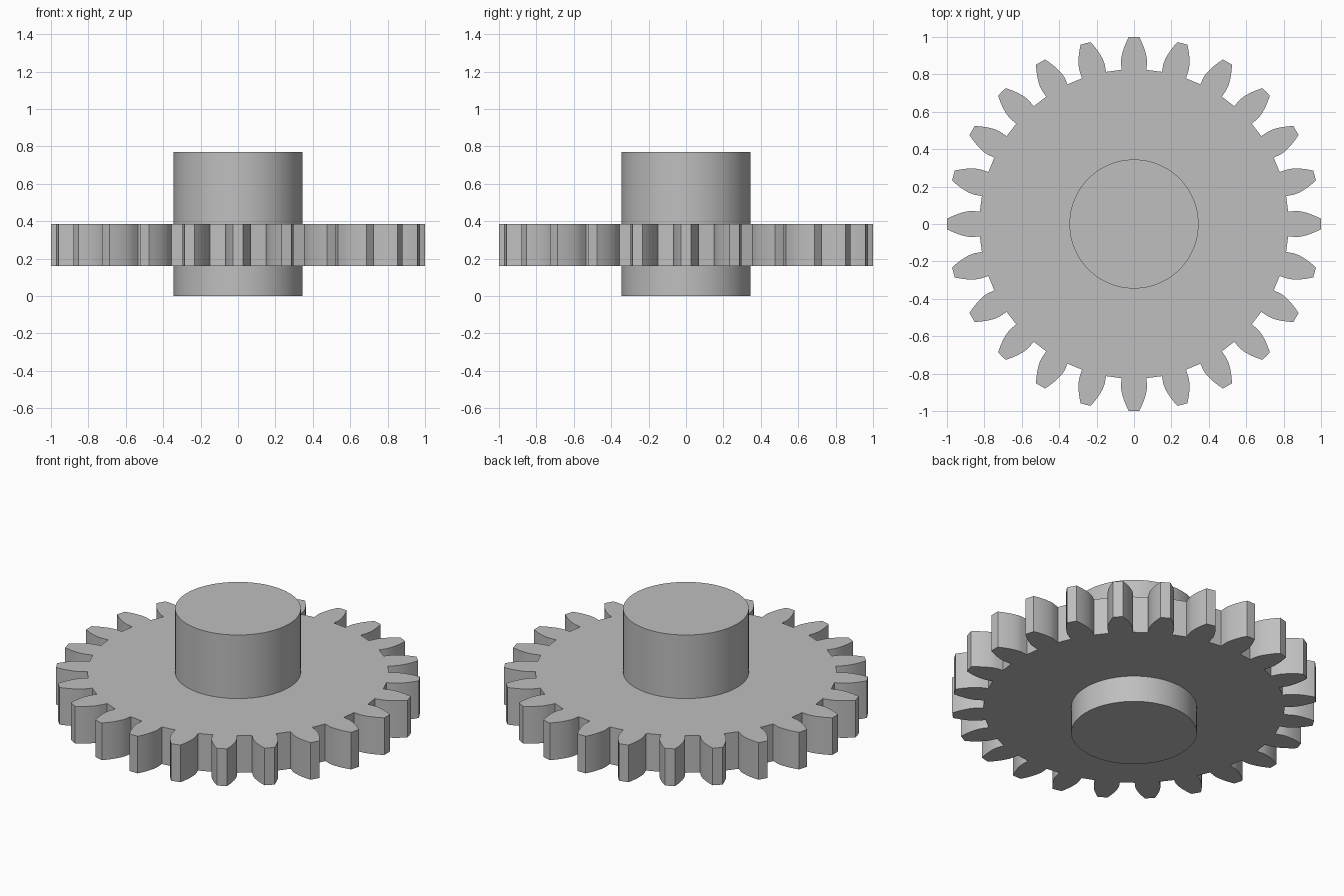
import bpy
import bmesh
from math import pi, sin, cos, tan, acos, radians, sqrt

old = bpy.data.objects.get("Cube")
if old:
    bpy.data.objects.remove(old, do_unlink=True)

# Gear proportions, with an outer radius of 1
TEETH = 24
MODULE = 2 / (TEETH + 2)
PITCH_R = MODULE * TEETH / 2
ROOT_R = PITCH_R - 1.25 * MODULE
PRESSURE = radians(20)
BASE_R = PITCH_R * cos(PRESSURE)
GEAR_BOTTOM, GEAR_TOP = 0.16, 0.385
HUB_R, HUB_TOP = 0.345, 0.77

grey = bpy.data.materials.new("plain grey")
grey.use_nodes = True
colour = (0.52, 0.52, 0.52, 1)
grey.diffuse_color = colour
grey.node_tree.nodes["Principled BSDF"].inputs["Base Color"].default_value = colour


def half_angle(r):
    """Half the angular width of an involute tooth at radius r."""
    a = acos(min(1, BASE_R / r))
    return pi / (2 * TEETH) + tan(PRESSURE) - PRESSURE - (tan(a) - a)


def prism(name, outline, bottom, top):
    """Extrude a flat outline of (radius, angle) points into a solid."""
    bm = bmesh.new()
    face = bm.faces.new([bm.verts.new((r * cos(a), r * sin(a), bottom)) for r, a in outline])
    grown = bmesh.ops.extrude_face_region(bm, geom=[face], use_keep_orig=True)
    raised = [v for v in grown["geom"] if isinstance(v, bmesh.types.BMVert)]
    bmesh.ops.translate(bm, verts=raised, vec=(0, 0, top - bottom))
    bmesh.ops.recalc_face_normals(bm, faces=bm.faces)
    mesh = bpy.data.meshes.new(name)
    bm.to_mesh(mesh)
    bm.free()
    mesh.materials.append(grey)
    obj = bpy.data.objects.new(name, mesh)
    bpy.context.collection.objects.link(obj)
    bpy.ops.object.select_all(action='DESELECT')
    obj.select_set(True)
    bpy.context.view_layer.objects.active = obj
    bpy.ops.object.shade_smooth_by_angle(angle=radians(20))
    return obj


# One tooth: radial foot, involute flank, flat tip, then the mirrored flank
STEPS = 7
radii = [ROOT_R] + [BASE_R + (1 - BASE_R) * i / STEPS for i in range(STEPS + 1)]
flank = [(r, half_angle(r)) for r in radii]
tooth = [(r, -a) for r, a in flank] + [(1, 0)] + flank[::-1]

# Toothed wheel
wheel = [(r, a + 2 * pi * i / TEETH) for i in range(TEETH) for r, a in tooth]
prism("gear_wheel", wheel, GEAR_BOTTOM, GEAR_TOP)

# Hub passing through the wheel
SIDES = 96
prism("hub", [(HUB_R, 2 * pi * i / SIDES) for i in range(SIDES)], 0, HUB_TOP)
